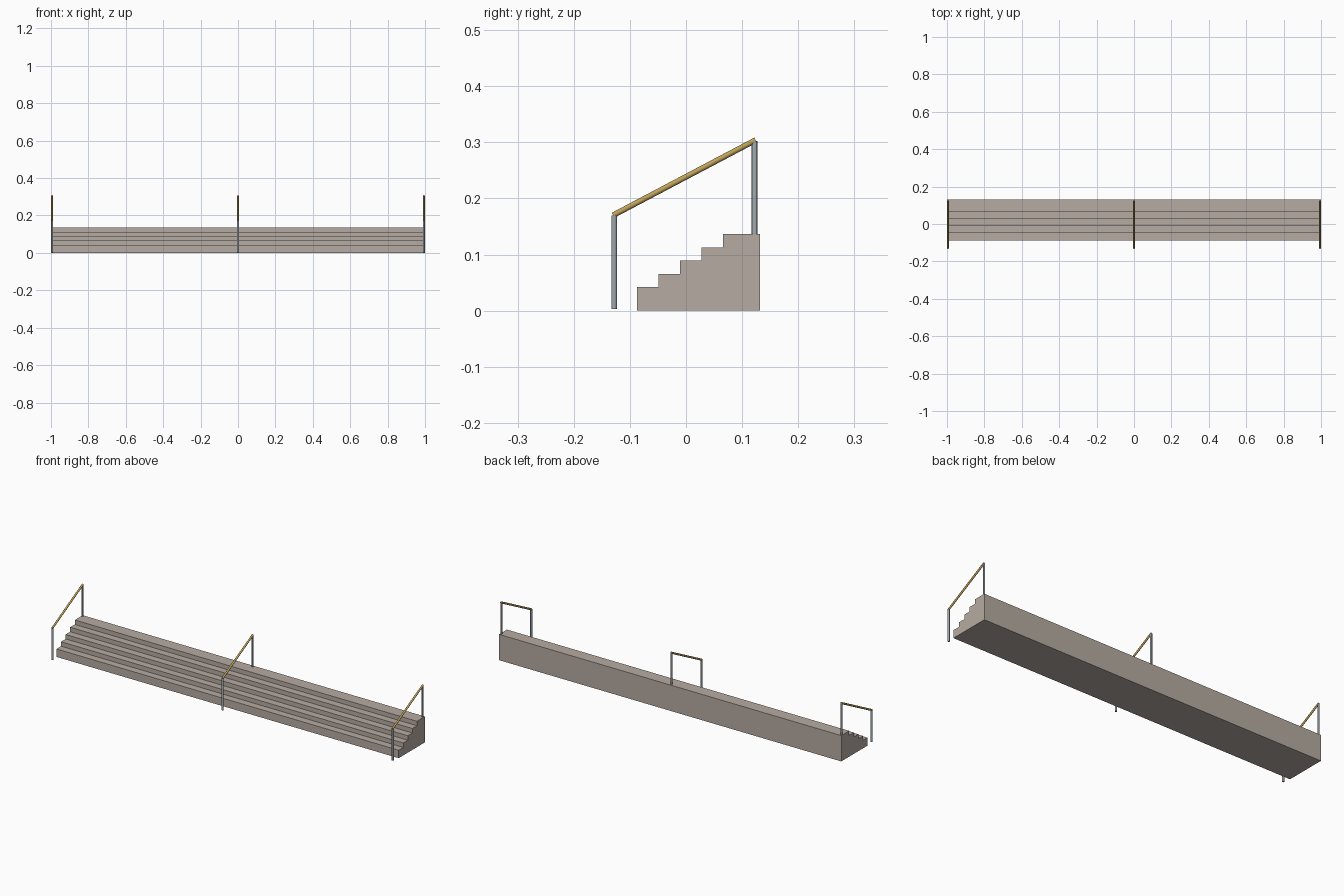
import bpy, bmesh
from mathutils import Vector

if "Cube" in bpy.data.objects:
    bpy.data.objects.remove(bpy.data.objects["Cube"])


def material(name, rgb):
    m = bpy.data.materials.new(name)
    m.diffuse_color = (*rgb, 1)
    m.use_nodes = True
    m.node_tree.nodes["Principled BSDF"].inputs["Base Color"].default_value = m.diffuse_color
    return m


CONCRETE = material("concrete", (0.47, 0.41, 0.36))
STEEL = material("steel", (0.36, 0.40, 0.43))
BRASS = material("brass", (0.52, 0.36, 0.10))


def rod(name, a, b, radius, mat):
    """Round bar between two points."""
    a, b = Vector(a), Vector(b)
    d = b - a
    bpy.ops.mesh.primitive_cylinder_add(vertices=12, radius=radius,
                                        depth=d.length, location=(a + b) / 2)
    o = bpy.context.object
    o.name = name
    o.rotation_euler = d.to_track_quat('Z', 'X').to_euler()
    o.data.materials.append(mat)
    bpy.ops.object.shade_smooth_by_angle()


# Stair block: stepped side profile extruded across the width
FRONT, BACK, TREAD, RISE, FIRST = -0.087, 0.132, 0.0383, 0.0236, 0.042
profile = [(BACK, 0), (FRONT, 0)]
for i in range(5):
    y, z = FRONT + i * TREAD, FIRST + i * RISE
    profile += [(y, z), (y + TREAD if i < 4 else BACK, z)]

bm = bmesh.new()
face = bm.faces.new([bm.verts.new((-1, y, z)) for y, z in profile])
ext = bmesh.ops.extrude_face_region(bm, geom=[face])
bmesh.ops.translate(bm, vec=(2, 0, 0),
                    verts=[g for g in ext["geom"] if isinstance(g, bmesh.types.BMVert)])
bmesh.ops.recalc_face_normals(bm, faces=bm.faces)
mesh = bpy.data.meshes.new("stairs")
bm.to_mesh(mesh)
bm.free()
mesh.materials.append(CONCRETE)
bpy.context.collection.objects.link(bpy.data.objects.new("stairs", mesh))

# Three handrails: two posts and a sloping rail each
for side, x in (("left", -0.994), ("middle", 0), ("right", 0.994)):
    rod(side + "_front_post", (x, -0.128, 0.003), (x, -0.128, 0.170), 0.005, STEEL)
    rod(side + "_back_post", (x, 0.122, 0.134), (x, 0.122, 0.302), 0.005, STEEL)
    rod(side + "_handrail", (x, -0.130, 0.170), (x, 0.124, 0.304), 0.005, BRASS)
